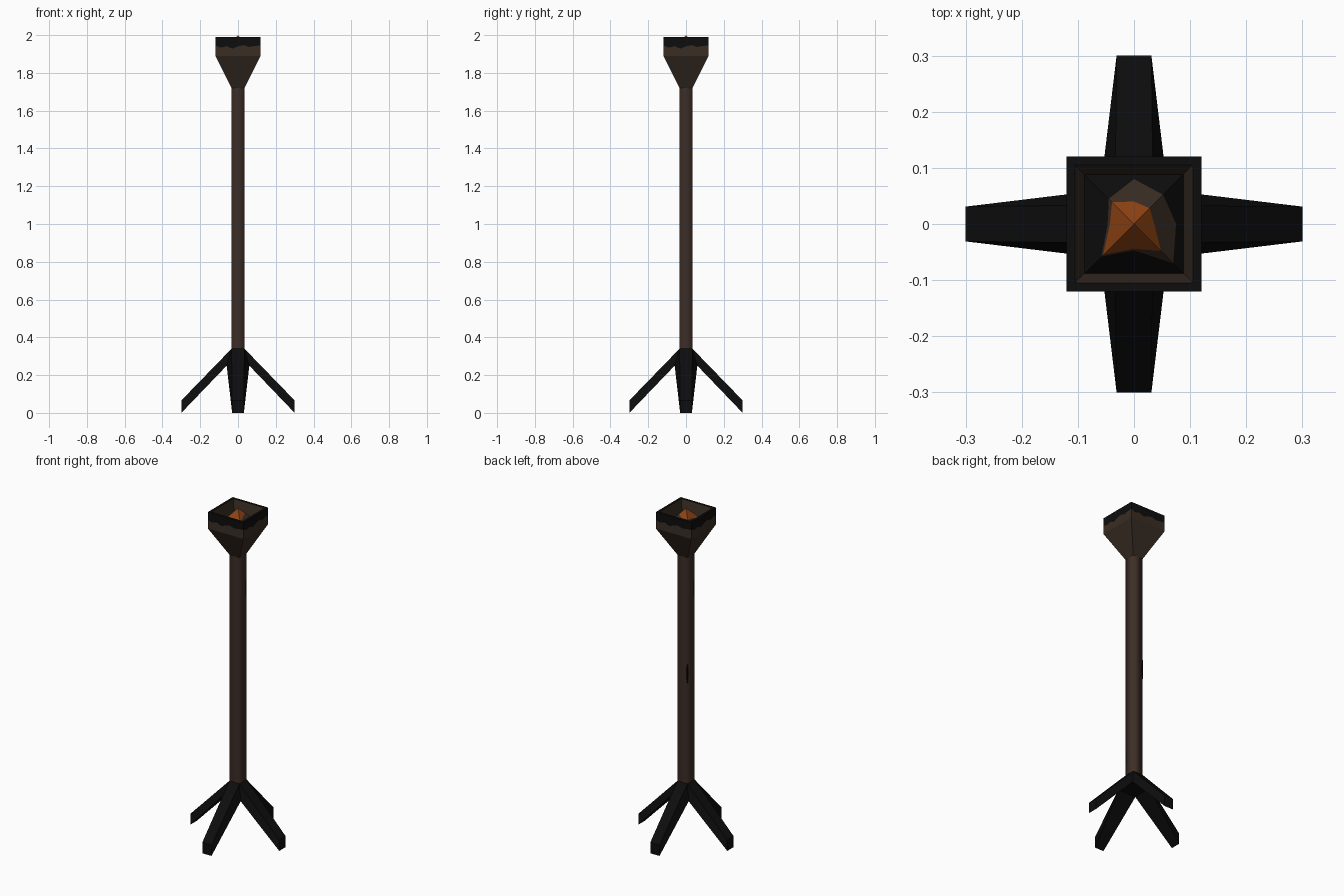
import bpy
from mathutils import Matrix, Vector

if "Cube" in bpy.data.objects:
    bpy.data.objects.remove(bpy.data.objects["Cube"])


def material(name, rgb):
    m = bpy.data.materials.new(name)
    m.diffuse_color = (*rgb, 1)
    m.use_nodes = True
    m.node_tree.nodes["Principled BSDF"].inputs["Base Color"].default_value = m.diffuse_color
    return m


WOOD = material("brown_wood", (0.046, 0.027, 0.019))
BRONZE = material("dark_brown", (0.042, 0.026, 0.017))
BLACK = material("soot_black", (0.004, 0.004, 0.004))
EMBER = material("ember_orange", (0.27, 0.055, 0.006))


def build(name, verts, faces, mats, idx=None, smooth=False):
    me = bpy.data.meshes.new(name)
    me.from_pydata([tuple(v) for v in verts], [], faces)
    for m in mats:
        me.materials.append(m)
    for i, p in enumerate(me.polygons):
        p.use_smooth = smooth
        if idx:
            p.material_index = idx[i]
    me.update()
    ob = bpy.data.objects.new(name, me)
    bpy.context.collection.objects.link(ob)
    return ob


def square(r, z):
    return [(-r, -r, z), (r, -r, z), (r, r, z), (-r, r, z)]


def bridge(a, b, n):
    """Quads between two closed rings that start at a and b."""
    return [(a + i, a + (i + 1) % n, b + (i + 1) % n, b + i) for i in range(n)]


P = 0.034          # half width of the pole
POLE_LOW, POLE_TOP = 0.34, 1.72

# Square pole with soft shading
build("pole", square(P, POLE_LOW) + square(P, POLE_TOP), bridge(0, 4, 4),
      [WOOD], smooth=True)

# Small dark scorch mark wrapped round the back left corner of the pole
e = P + 0.001
build("pole_scorch", [(-e, e, 1.08), (-e, e - 0.012, 1.01), (-e, e, 0.945),
                      (-e + 0.012, e, 1.01)],
      [(0, 2, 1), (0, 3, 2)], [BLACK])

# Base: four splayed, tapering legs that meet in mitred corners
verts = square(P, POLE_LOW) + square(0.06, 0.25)
faces = [(0, 1, 2, 3), (7, 6, 5, 4)]
for k in range(4):
    turn = Matrix.Rotation(k * 1.5707963, 4, 'Z')
    a, b, o = k, (k + 1) % 4, len(verts)
    verts += [turn @ Vector(c) for c in ((-0.031, -0.30, 0.066), (0.031, -0.30, 0.066),
                                         (0.031, -0.30, 0.0), (-0.031, -0.30, 0.0))]
    faces += [(a, o, o + 1, b), (4 + b, o + 2, o + 3, 4 + a),
              (b, o + 1, o + 2, 4 + b), (4 + a, o + 3, o, a), (o, o + 3, o + 2, o + 1)]
build("splayed_legs", verts, faces, [BLACK])

# Bowl: tapered funnel, upright wall with an uneven soot line, rim and inner wall
R, WALL, RIM = 0.12, 1.89, 1.99
soot = [1.945, 1.933, 1.942, 1.928, 1.94, 1.947, 1.937, 1.943]
n = len(soot)
low, wave, top = [], [], []
for a, b in zip(square(R, 0), square(R, 0)[1:] + square(R, 0)[:1]):
    for i, z in enumerate(soot):
        p = Vector(a).lerp(Vector(b), i / n)
        low.append((p.x, p.y, WALL))
        wave.append((p.x, p.y, z))
        top.append((p.x, p.y, RIM))
N = 4 * n
verts = low + wave + top
faces = bridge(0, N, N) + bridge(N, 2 * N, N)
idx = [0] * N + [1] * N
s = len(verts)
verts += square(P, POLE_TOP) + square(0.105, RIM) + square(0.088, 1.90)
for k in range(4):
    k2 = (k + 1) % 4
    edge = [(k * n + i) % N for i in range(n + 1)]
    faces.append((s + k, s + k2, *reversed(edge)))                      # funnel side
    faces.append((*[2 * N + i for i in edge], s + 4 + k2, s + 4 + k))   # rim top
    faces.append((s + 4 + k, s + 4 + k2, s + 8 + k2, s + 8 + k))        # inner wall
    idx += [0, 1, 0]
build("bowl", verts, faces, [BRONZE, BLACK], idx)

# Ember heap: a pyramid filling the bowl, glowing at the tip and charred outside
dirs = [(1, 0), (1, 1), (0, 1), (-1, 1), (-1, 0), (-1, -1), (0, -1), (1, -1)]
glow = [0.036, 0.028, 0.04, 0.039, 0.043, 0.055, 0.044, 0.048]
warm = [0.075, 0.052, 0.08, 0.045, 0.047, 0.058, 0.047, 0.07]
verts = [(0, 0, 2.0)]
for radii in (glow, warm, [0.088] * 8):
    verts += [(x * r, y * r, 2.0 - 0.1 * r / 0.088) for (x, y), r in zip(dirs, radii)]
faces = [(0, 1 + i, 1 + (i + 1) % 8) for i in range(8)]
faces += [f[::-1] for f in bridge(1, 9, 8) + bridge(9, 17, 8)]
build("ember_heap", verts, faces, [EMBER, BRONZE, BLACK], [0] * 8 + [1] * 8 + [2] * 8)
